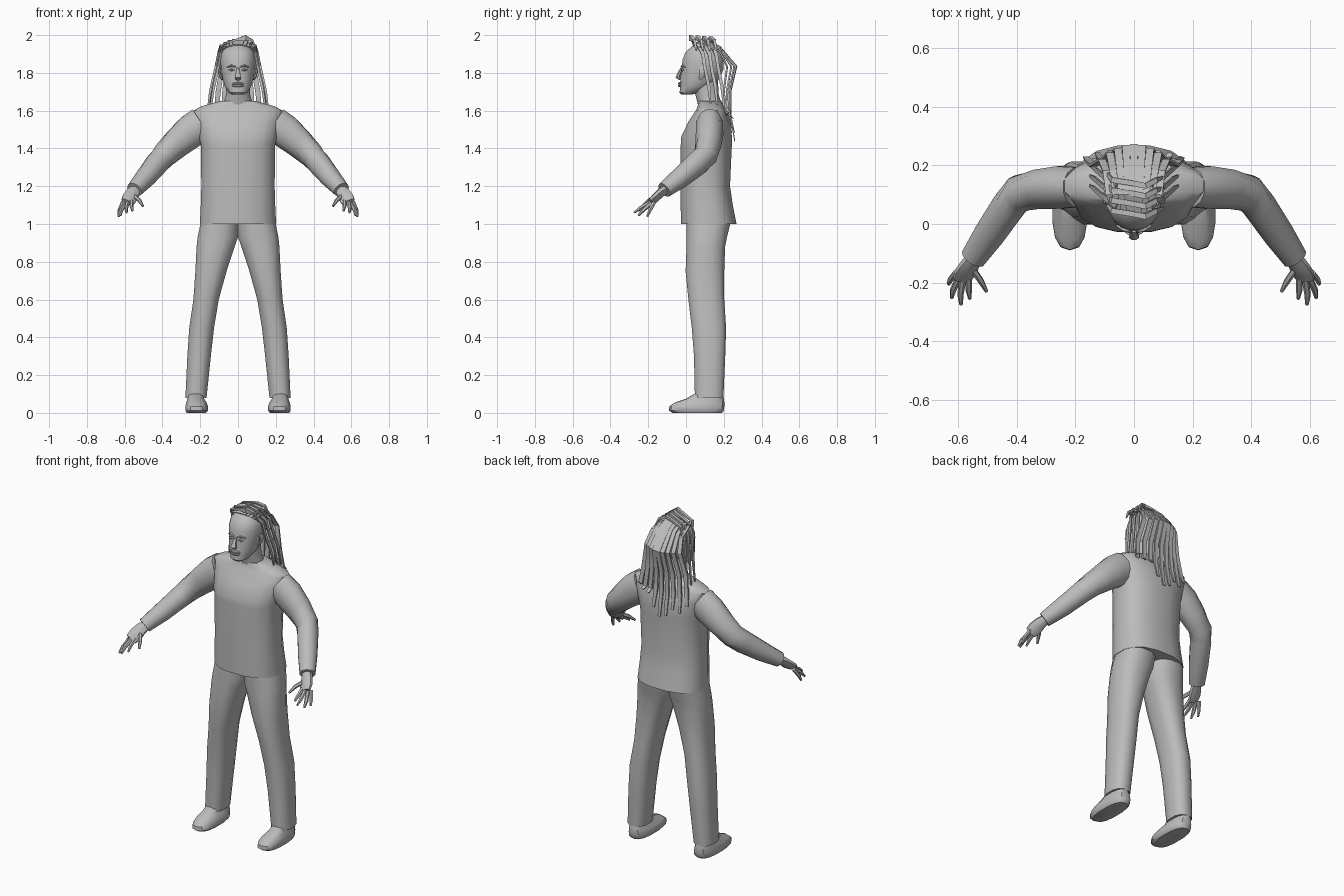
import bpy, bmesh, math, random
from mathutils import Vector

random.seed(4)
grey = bpy.data.materials.new("plain grey")
grey.diffuse_color = (0.5, 0.5, 0.5, 1)


def skin(name, rings, mirror=False, angle=40):
    """Join point rings into a capped, smooth-shaded part."""
    bm = bmesh.new()
    loops = [[bm.verts.new(p) for p in r] for r in rings]
    n = len(loops[0])
    for a, b in zip(loops, loops[1:]):
        for i in range(n):
            j = (i + 1) % n
            bm.faces.new((a[i], a[j], b[j], b[i]))
    bm.faces.new(loops[0])
    bm.faces.new(loops[-1])
    bmesh.ops.recalc_face_normals(bm, faces=bm.faces)
    me = bpy.data.meshes.new(name)
    bm.to_mesh(me)
    bm.free()
    me.materials.append(grey)
    ob = bpy.data.objects.new(name, me)
    bpy.context.collection.objects.link(ob)
    if mirror:
        ob.modifiers.new("mirror", 'MIRROR')
    bpy.ops.object.select_all(action='DESELECT')
    ob.select_set(True)
    bpy.context.view_layer.objects.active = ob
    bpy.ops.object.shade_smooth_by_angle(angle=math.radians(angle))
    return ob


def stack(name, levels, n=16, power=2.0, mirror=False, angle=40):
    """Horizontal rings from (z, x0, x1, y0, y1) extents."""
    def s(v):
        return math.copysign(abs(v) ** (2 / power), v)
    rings = []
    for z, x0, x1, y0, y1 in levels:
        cx, cy, rx, ry = (x0 + x1) / 2, (y0 + y1) / 2, (x1 - x0) / 2, (y1 - y0) / 2
        rings.append([(cx + rx * s(math.cos(a)), cy + ry * s(math.sin(a)), z)
                      for a in (2 * math.pi * (i + .5) / n for i in range(n))])
    return skin(name, rings, mirror, angle)


def tube(name, path, radii, ref, n=8, mirror=False, angle=40):
    """Oval sections along a path; the first radius lies along ref."""
    pts = [Vector(p) for p in path]
    rings = []
    for i, p in enumerate(pts):
        a, b = pts[max(i - 1, 0)], pts[min(i + 1, len(pts) - 1)]
        t = (b - a).normalized()
        r = Vector(ref)
        u = (r - t * r.dot(t)).normalized()
        v = t.cross(u)
        ru, rv = radii[i]
        rings.append([p + u * ru * math.cos(q) + v * rv * math.sin(q)
                      for q in (2 * math.pi * (k + .5) / n for k in range(n))])
    return skin(name, rings, mirror, angle)


# Shirt body
stack("shirt", [(z, -r, r, y0, y1) for z, r, y0, y1 in [
    (1.0, .205, -.03, .27), (1.1, .2, -.03, .25), (1.2, .197, -.03, .235),
    (1.42, .2, -.03, .245), (1.46, .21, -.028, .245), (1.54, .225, .01, .24),
    (1.6, .24, .05, .215), (1.622, .2, .06, .2), (1.65, .1, .065, .19)]],
    n=16, power=2.5)

# Sleeves with bent elbows
tube("sleeve", [(.19, .125, 1.53), (.25, .125, 1.49), (.32, .12, 1.43), (.39, .105, 1.365),
                (.425, .065, 1.325), (.49, -.03, 1.245), (.548, -.115, 1.18)],
     [(.095, .07), (.092, .075), (.08, .07), (.068, .064), (.065, .06), (.055, .055), (.042, .045)],
     (0, 0, 1), n=12, mirror=True)

# Trouser legs, meeting at the crotch
stack("trouser_leg", [
    (.08, .165, .28, .045, .2), (.3, .142, .27, .04, .21), (.45, .125, .26, .028, .215),
    (.6, .1, .238, .01, .205), (.75, .058, .228, -.005, .205), (.88, .015, .222, 0, .21),
    (.93, -.003, .217, 0, .22), (1.01, -.003, .2, 0, .24)], n=12, power=2.5, mirror=True)

# Shoes: flat sole, low toe and raised ankle
stack("shoe", [
    (0, .168, .272, -.07, .19), (.012, .158, .28, -.09, .2), (.035, .158, .28, -.088, .203),
    (.055, .165, .275, -.06, .203), (.075, .178, .268, 0, .2), (.11, .185, .262, .06, .19)],
    n=14, power=2.6, mirror=True)

# Palm, fingers and thumb
tube("palm", [(.54, -.105, 1.185), (.558, -.135, 1.165), (.575, -.165, 1.135), (.586, -.19, 1.115)],
     [(.028, .028), (.036, .022), (.042, .02), (.036, .014)], (1, .1, .6), mirror=True)
fingers = [((.608, -.168, 1.115), (.626, -.19, 1.075), (.632, -.205, 1.04)),
           ((.598, -.185, 1.11), (.617, -.225, 1.075), (.622, -.252, 1.045)),
           ((.584, -.19, 1.115), (.592, -.24, 1.085), (.59, -.275, 1.06)),
           ((.564, -.185, 1.12), (.564, -.225, 1.095), (.56, -.255, 1.07)),
           ((.553, -.15, 1.15), (.522, -.195, 1.125), (.503, -.23, 1.095))]
for i, f in enumerate(fingers):
    tube("thumb" if i == 4 else "finger_%d" % (i + 1), f,
         [(.012, .012), (.011, .011), (.006, .006)], (0, .3, 1), n=6, mirror=True)

# Neck and head
stack("neck", [(z, -r, r, y0, y1) for z, r, y0, y1 in [
    (1.6, .09, .07, .2), (1.64, .078, .06, .19), (1.68, .066, .05, .175), (1.76, .066, .03, .17)]])
stack("head", [(z, -r, r, y0, y1) for z, r, y0, y1 in [
    (1.685, .03, -.025, .03), (1.695, .05, -.034, .07), (1.73, .071, -.033, .14),
    (1.77, .083, -.031, .18), (1.82, .091, -.024, .2), (1.87, .094, -.02, .2),
    (1.91, .086, -.003, .185), (1.94, .063, .03, .155), (1.957, .02, .065, .12)]],
    n=20, power=2.15)

# Face features
tube("nose", [(0, -.022, 1.825), (0, -.034, 1.8), (0, -.043, 1.777), (0, -.03, 1.765)],
     [(.008, .008), (.011, .011), (.018, .013), (.013, .006)], (1, 0, 0))
for name, z, r in [("upper_lip", 1.744, .007), ("lower_lip", 1.732, .008)]:
    tube(name, [(-.03, -.026, z), (-.01, -.034, z), (.01, -.034, z), (.03, -.026, z)],
         [(.003, .004), (r, .008), (r, .008), (.003, .004)], (0, 0, 1))
tube("brow", [(.012, -.023, 1.832), (.035, -.018, 1.838), (.058, -.005, 1.83)],
     [(.004, .006), (.006, .007), (.003, .004)], (0, 0, 1), mirror=True)
tube("eye", [(.019, -.021, 1.815), (.033, -.021, 1.816), (.048, -.013, 1.815)],
     [(.002, .004), (.008, .007), (.002, .004)], (0, 0, 1), mirror=True)
tube("ear", [(.084, .075, 1.765), (.093, .085, 1.785), (.1, .09, 1.81), (.093, .08, 1.833)],
     [(.01, .006), (.017, .008), (.022, .008), (.012, .005)], (0, 1, 0), mirror=True)

# Long flat hair locks swept from the crown down the back
count = 9
for i in range(count):
    t = 2 * i / (count - 1) - 1
    e = t * t
    end = 1.43 + .12 * random.random() + .07 * e
    tube("back_lock_%d" % (i + 1), [
        (t * .07, .035 + .02 * e, 1.948 - .02 * e), (t * .085, .1, 1.977 - .03 * e),
        (t * .095, .18, 1.938 - .025 * e), (t * .11, .268 - .05 * e, 1.835),
        (t * .14, .235 - .035 * e, 1.7), (t * .155, .235 - .02 * e, 1.58),
        (t * .165, .258 - .03 * e, end)],
        [(.012, .004), (.016, .006), (.017, .006), (.019, .006), (.019, .007), (.017, .007), (.012, .003)],
        (1, 0, 0), n=4, angle=30)

# Side locks hanging behind the ears
for i in range(3):
    y = .1 + .035 * i
    tube("side_lock_%d" % (i + 1), [
        (.06, y - .04, 1.955), (.1, y - .01, 1.9), (.112, y, 1.83),
        (.135, y + .02, 1.73), (.15, y + .03, 1.64 - .01 * i)],
        [(.011, .005), (.013, .005), (.012, .005), (.012, .005), (.006, .003)],
        (0, 1, 0), n=4, mirror=True, angle=30)

# Short raised tufts on the crown
for i in range(4):
    y = .035 + .035 * i
    tube("crown_tuft_%d" % (i + 1), [
        (-.09, y + .03, 1.92), (-.075, y + .01, 1.955), (-.01, y, 1.975),
        (.04, y - .01, 1.985), (.075, y + .01, 1.972), (.1, y + .02, 1.92)],
        [(.008, .004), (.013, .006), (.013, .008), (.014, .021 - .003 * i), (.012, .008), (.006, .003)],
        (0, 1, 0), n=4, angle=30)
